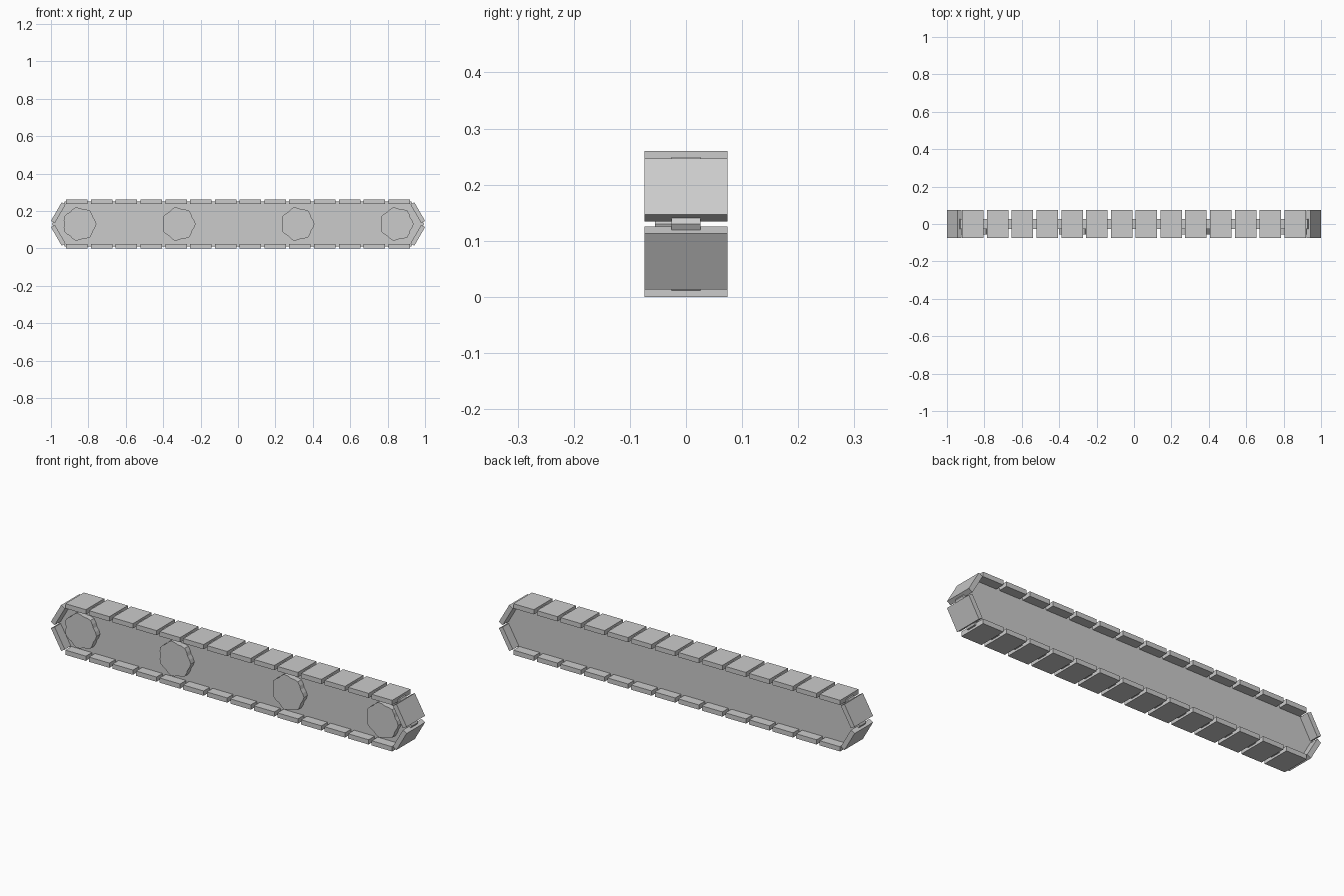
import bpy, bmesh, math
from mathutils import Matrix

if "Cube" in bpy.data.objects:
    bpy.data.objects.remove(bpy.data.objects["Cube"])

MID = 0.13            # height of the track centre line
LINK = (0.115, 0.148, 0.024)

grey = bpy.data.materials.new("track_grey")
grey.diffuse_color = (0.6, 0.6, 0.6, 1)
grey.use_nodes = True
grey.node_tree.nodes["Principled BSDF"].inputs["Base Color"].default_value = grey.diffuse_color


def add_object(name, bm):
    bmesh.ops.recalc_face_normals(bm, faces=bm.faces)
    mesh = bpy.data.meshes.new(name)
    bm.to_mesh(mesh)
    bm.free()
    mesh.materials.append(grey)
    obj = bpy.data.objects.new(name, mesh)
    bpy.context.collection.objects.link(obj)
    return obj


def prism(name, outline, y_front, y_back):
    """Extrude an x/z outline along y."""
    bm = bmesh.new()
    face = bm.faces.new([bm.verts.new((x, y_front, z)) for x, z in outline])
    ext = bmesh.ops.extrude_face_region(bm, geom=[face])
    moved = [v for v in ext["geom"] if isinstance(v, bmesh.types.BMVert)]
    bmesh.ops.translate(bm, verts=moved, vec=(0, y_back - y_front, 0))
    return add_object(name, bm)


def link(name, x, z, tilt=0.0):
    bm = bmesh.new()
    mat = (Matrix.Translation((x, 0, z)) @ Matrix.Rotation(tilt, 4, 'Y')
           @ Matrix.Diagonal((*LINK, 1)))
    bmesh.ops.create_cube(bm, size=1, matrix=mat)
    return add_object(name, bm)


# Central plate running through the middle of the links
prism("centre_plate",
      [(-0.927, 0.011), (0.927, 0.011), (0.995, MID),
       (0.927, 0.249), (-0.927, 0.249), (-0.995, MID)], -0.026, 0.026)

# Straight runs of links, top and bottom
for i in range(14):
    x = (i - 6.5) * 0.1325
    link("top_link", x, 0.26 - LINK[2] / 2)
    link("bottom_link", x, LINK[2] / 2)

# Two tilted links at each end
for sx in (-1, 1):
    for sz in (-1, 1):
        link("end_link", sx * 0.961, MID + sz * 0.0605,
             sx * sz * math.radians(60))

# Lobed wheels on the front side
lobes = 7
for cx in (-0.848, -0.318, 0.318, 0.848):
    outline = []
    for i in range(lobes * 4):
        a = 2 * math.pi * i / (lobes * 4)
        r = 0.086 + 0.005 * math.cos(lobes * a)
        outline.append((cx + r * math.cos(a), MID + r * math.sin(a)))
    prism("wheel", outline, -0.055, -0.02)
